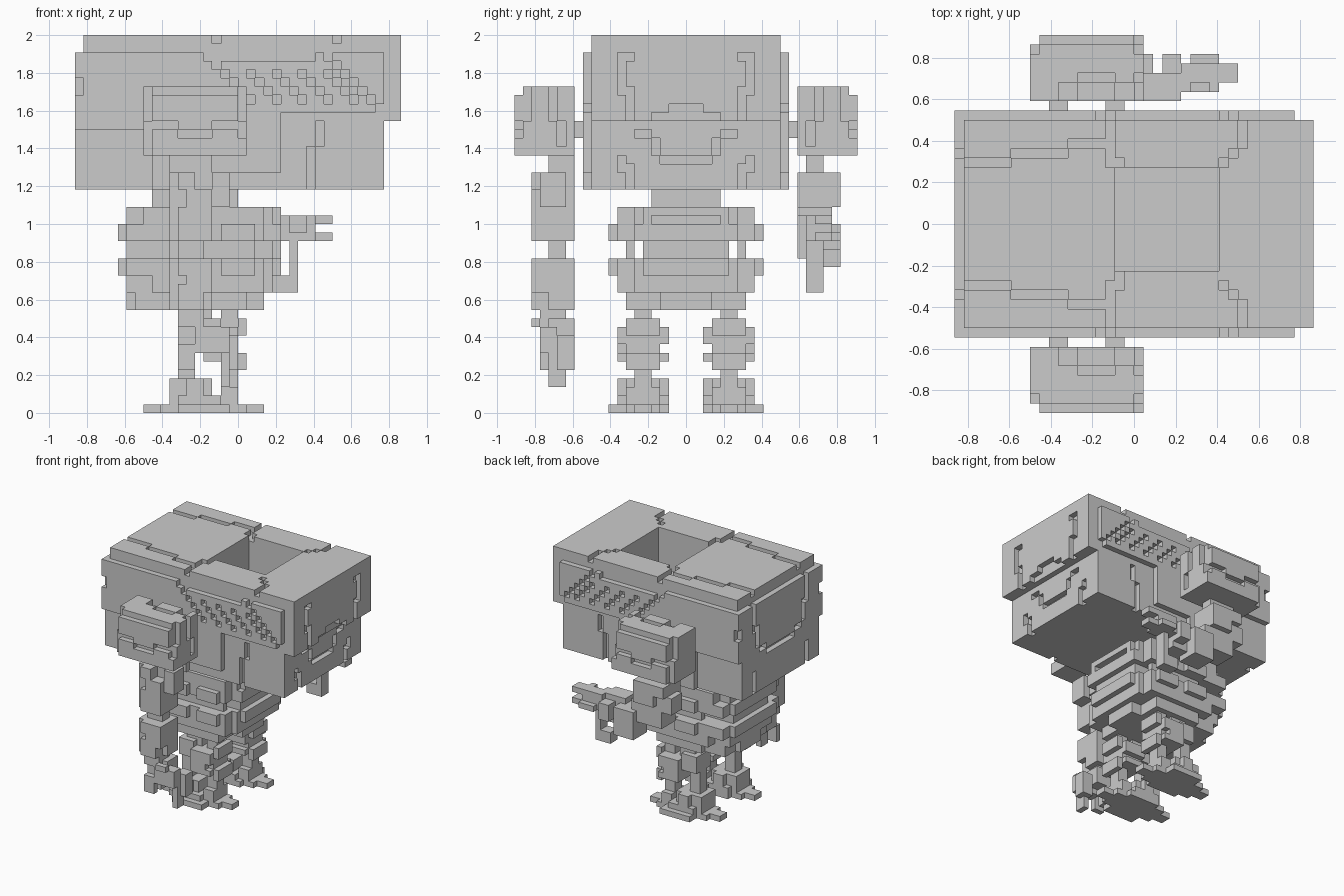
import bpy, bmesh
from mathutils import Vector

if "Cube" in bpy.data.objects:
    bpy.data.objects.remove(bpy.data.objects["Cube"])

V = 2 / 44  # edge of one block; all part sizes below are in blocks


def cells(boxes):
    out = set()
    for x0, x1, y0, y1, z0, z1 in boxes:
        out |= {(x, y, z) for x in range(x0, x1) for y in range(y0, y1) for z in range(z0, z1)}
    return out


def both(c):
    return c | {(x, -1 - y, z) for x, y, z in c}


AXES = [Vector((1, 0, 0)), Vector((0, 1, 0)), Vector((0, 0, 1))]


def part(name, solid, cut=(), mirror=False, flip=False):
    """Fill boxes, carve boxes, then skin the exposed block faces."""
    c = cells(solid) - (cut if isinstance(cut, set) else cells(cut))
    if mirror:
        c = both(c)
    if flip:
        c = {(x, -1 - y, z) for x, y, z in c}
    bm = bmesh.new()
    verts = {}

    def vert(p):
        k = tuple(round(v) for v in p)
        if k not in verts:
            verts[k] = bm.verts.new(Vector(k) * V)
        return verts[k]

    for cell in sorted(c):
        p = Vector(cell)
        for i in range(3):
            u, w = AXES[(i + 1) % 3], AXES[(i + 2) % 3]
            for s in (0, 1):
                n = list(cell)
                n[i] += 1 if s else -1
                if tuple(n) in c:
                    continue
                b = p + AXES[i] * s
                q = [b, b + u, b + u + w, b + w]
                bm.faces.new([vert(v) for v in (q if s else q[::-1])])
    bmesh.ops.dissolve_limit(bm, angle_limit=0.01, verts=bm.verts[:], edges=bm.edges[:])
    bmesh.ops.triangulate(bm, faces=[f for f in bm.faces if len(f.verts) > 4])
    me = bpy.data.meshes.new(name)
    bm.to_mesh(me)
    bm.free()
    ob = bpy.data.objects.new(name, me)
    bpy.context.collection.objects.link(ob)
    return ob


# head: side seams, slanted vents and stepped-back lower panels (carved on +y, mirrored)
side = [(-19, -10, 11, 12, 26, 33), (5, 10, 11, 12, 26, 35), (10, 17, 11, 12, 26, 35),
        (-4, 9, 11, 12, 41, 42), (-2, 5, 11, 12, 26, 28), (9, 10, 10, 11, 31, 34), (8, 9, 10, 11, 26, 31)]
side += [(-4 + i, -3 + i, 11, 12, 41 - i, 42 - i) for i in range(6)]
side += [(10 + i, 11 + i, 11, 12, 41 - i, 42 - i) for i in range(7)]
for k in range(4):
    side += [(1 + 3 * k + i, 2 + 3 * k + i, 11, 12, 39 - i, 40 - i) for i in range(4)]
# head: stepped seams on top
top = [(-18, -13, 6, 7, 43, 44), (-13, -7, 7, 8, 43, 44), (-7, -2, 8, 9, 43, 44),
       (-3, -2, 6, 12, 43, 44), (-2, -1, 5, 7, 43, 44), (9, 10, 6, 7, 43, 44),
       (10, 11, 7, 8, 43, 44), (11, 12, 8, 11, 43, 44)]
# head: eye slits, mouth and jaw brackets
face = [(18, 19, 7, 8, 37, 42), (18, 19, 6, 7, 41, 42), (18, 19, 6, 7, 34, 38),
        (18, 19, 0, 4, 34, 35), (18, 19, 0, 2, 35, 36),
        (16, 17, 0, 3, 29, 30), (16, 17, 3, 4, 30, 32), (16, 17, 4, 6, 32, 33),
        (16, 17, 7, 8, 28, 30), (16, 17, 6, 7, 26, 29)]
back = [(-19, -18, 7, 8, 37, 42), (-19, -18, 6, 7, 34, 38), (-19, -18, 4, 6, 33, 34),
        (-19, -18, 0, 4, 32, 33), (-19, -18, 7, 8, 26, 30), (-19, -18, 11, 12, 37, 39)]
hole = cells([(-2, 9, -5, 6, 28, 44)])
part("head", [(-18, 17, -11, 11, 26, 44), (-18, 19, -11, 11, 34, 44), (-19, 17, -12, 12, 26, 42)],
     both(cells(side + top + face + back)) | hole)

# body
part("neck", [(-10, 0, 0, 4, 24, 26)], mirror=True)
part("chest", [(-13, 3, 0, 8, 20, 24), (3, 5, 0, 6, 20, 24), (-14, -13, 0, 6, 20, 22),
               (-8, -4, 8, 9, 20, 22), (-2, 2, 8, 9, 20, 22)],
     [(3, 5, 0, 4, 22, 23), (-13, -11, 6, 8, 22, 24), (4, 5, 5, 6, 22, 24)], mirror=True)
part("waist", [(-13, 4, 0, 5, 18, 20), (-8, 2, 6, 7, 18, 20)], mirror=True)
part("belly", [(-13, 3, 0, 8, 14, 18), (3, 4, 0, 6, 14, 18), (4, 5, 0, 5, 16, 18),
               (-14, -13, 0, 6, 16, 18), (-8, -4, 8, 9, 16, 18), (-2, 2, 8, 9, 16, 18)],
     [(-13, -10, 6, 8, 14, 16)], mirror=True)
part("hips", [(-8, 1, 0, 7, 12, 14), (-13, 3, 0, 3, 12, 14), (-12, -8, 0, 6, 12, 14)], mirror=True)

# legs
part("thighs", [(-6, -3, 4, 6, 10, 12), (-2, 0, 4, 6, 10, 12)], mirror=True)
part("knees", [(-4, 0, 2, 8, 6, 10), (0, 1, 3, 7, 9, 11), (0, 1, 3, 7, 5, 7), (-7, -4, 3, 7, 8, 11)],
     [(-4, 0, 2, 3, 7, 8), (-1, 0, 7, 8, 7, 8)], mirror=True)
part("shins", [(-7, -5, 4, 6, 3, 8), (-2, 0, 4, 6, 3, 6)], mirror=True)
part("feet", [(-9, 1, 3, 7, 0, 1), (-11, -9, 4, 6, 0, 1), (1, 3, 4, 6, 0, 1), (-7, -1, 2, 9, 0, 1),
              (-8, 0, 3, 7, 1, 2), (-7, -2, 2, 8, 1, 2), (-8, -3, 3, 7, 2, 4),
              (-6, -4, 2, 8, 2, 4), (-2, 0, 3, 7, 2, 3)], mirror=True)

# shoulders (raised outer panel over a lower rim) and the pins that hold them
part("shoulders", [(-11, 1, 13, 19, 30, 38), (-10, 0, 19, 20, 34, 37), (-10, 0, 19, 20, 30, 34)],
     [(-10, -7, 19, 20, 33, 34), (-7, -3, 19, 20, 32, 33), (-3, 0, 19, 20, 33, 34),
      (-11, -10, 18, 19, 34, 38), (0, 1, 18, 19, 34, 38),
      (-8, -6, 13, 15, 37, 38), (-6, -2, 15, 16, 37, 38), (-2, 0, 13, 15, 37, 38),
      (0, 1, 15, 16, 34, 38), (0, 1, 14, 15, 31, 34)], mirror=True)
part("shoulder_rims", [(-10, 1, 19, 20, 30, 32)], mirror=True)
part("shoulder_pins", [(-9, -7, 12, 13, 32, 34), (-3, -1, 12, 13, 32, 34)], mirror=True)

# raised arm on +y
part("raised_upper_arm", [(-8, -3, 14, 16, 28, 30), (-8, -2, 13, 18, 24, 28), (-7, -1, 13, 17, 20, 24),
                          (-9, -7, 14, 17, 23, 26)], [(-8, -6, 17, 18, 24, 26)])
part("raised_forearm", [(-2, 2, 14, 18, 17, 22), (1, 5, 13, 16, 18, 23), (3, 5, 15, 18, 19, 22)])
part("raised_hand", [(5, 9, 14, 17, 20, 23), (9, 11, 15, 17, 20, 21), (9, 11, 15, 17, 22, 23),
                     (6, 9, 17, 18, 20, 21), (6, 7, 14, 16, 15, 20), (4, 7, 14, 16, 14, 16)],
     [(6, 8, 14, 15, 21, 23)])

# hanging arm on -y (built on +y, flipped)
part("hanging_upper_arm", [(-8, -3, 13, 16, 28, 30), (-8, -3, 13, 18, 20, 28), (-3, -1, 14, 17, 24, 28)],
     [(-8, -7, 17, 18, 20, 28), (-8, -6, 17, 18, 24, 26), (-5, -3, 16, 18, 26, 28)], flip=True)
part("hanging_elbow", [(-7, -4, 14, 16, 18, 20)], flip=True)
part("hanging_forearm", [(-8, -3, 13, 18, 12, 18), (-7, -4, 14, 17, 10, 12)],
     [(-8, -7, 17, 18, 12, 18), (-7, -6, 17, 18, 15, 16), (-4, -3, 16, 18, 12, 14)], flip=True)
part("hanging_hand", [(-7, -3, 13, 16, 8, 11), (-5, -1, 15, 17, 7, 10), (-7, -5, 16, 17, 5, 8),
                      (-2, 0, 13, 15, 5, 9), (-2, -1, 14, 16, 3, 7), (-6, -5, 13, 15, 5, 8),
                      (-4, -2, 17, 18, 10, 11)], flip=True)
